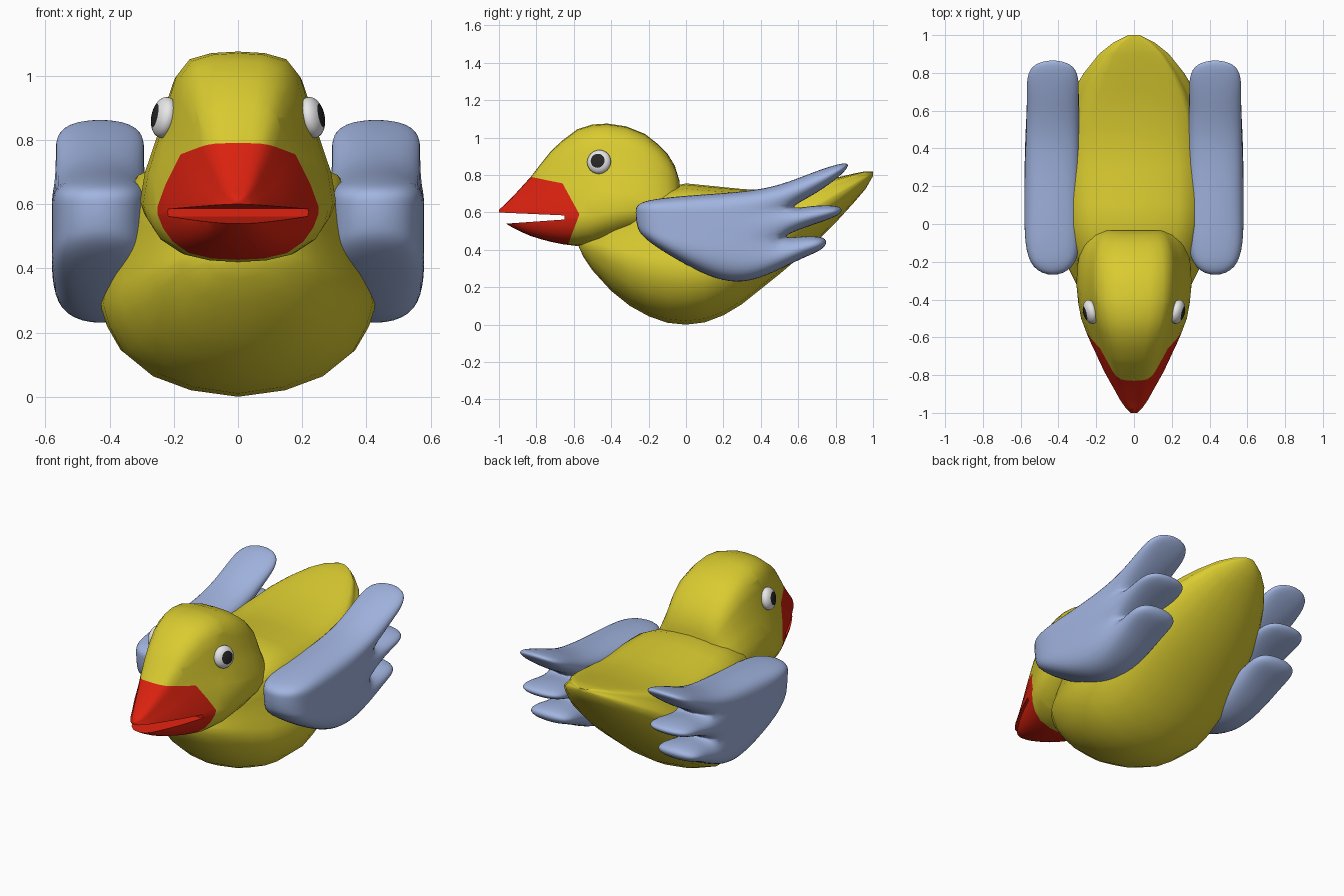
import bpy, bmesh, math
from mathutils import Matrix, Vector

if "Cube" in bpy.data.objects:
    bpy.data.objects.remove(bpy.data.objects["Cube"])


def material(name, rgb):
    m = bpy.data.materials.new(name)
    m.diffuse_color = (*rgb, 1)
    m.use_nodes = True
    m.node_tree.nodes["Principled BSDF"].inputs["Base Color"].default_value = m.diffuse_color
    return m


YELLOW = material("yellow", (0.70, 0.60, 0.03))
RED = material("red", (0.72, 0.016, 0.005))
BLUE = material("pale blue", (0.36, 0.46, 0.75))
WHITE = material("white", (0.8, 0.8, 0.8))
BLACK = material("black", (0.02, 0.02, 0.02))


def finish(bm, name, mats):
    bmesh.ops.recalc_face_normals(bm, faces=bm.faces)
    me = bpy.data.meshes.new(name)
    bm.to_mesh(me)
    bm.free()
    ob = bpy.data.objects.new(name, me)
    bpy.context.collection.objects.link(ob)
    for m in mats:
        me.materials.append(m)
    return ob


def select(ob):
    bpy.ops.object.select_all(action='DESELECT')
    ob.select_set(True)
    bpy.context.view_layer.objects.active = ob


def smooth(ob, degrees=45):
    select(ob)
    bpy.ops.object.shade_smooth_by_angle(angle=math.radians(degrees))


def loft(stations, upper, lower):
    """Skin rings along y. Station: y, top z, widest z, bottom z, half width.
    upper / lower: (width fraction, height fraction) from widest point out."""
    bm = bmesh.new()
    rings = []
    for y, zt, zm, zb, w in stations:
        half = [(fx * w, zm + fz * (zb - zm)) for fx, fz in reversed(lower)]
        half += [(w, zm)]
        half += [(fx * w, zm + fz * (zt - zm)) for fx, fz in upper]
        pts = half + [(-x, z) for x, z in reversed(half[1:-1])]
        rings.append([bm.verts.new((x, y, z)) for x, z in pts])
    n = len(rings[0])
    for a, b in zip(rings, rings[1:]):
        for i in range(n):
            j = (i + 1) % n
            bm.faces.new((a[i], a[j], b[j], b[i]))
    bm.faces.new(rings[0])
    bm.faces.new(rings[-1])
    return bm


# Body with upturned tail
body = loft(
    [(-.575, .44, .43, .42, .03), (-.55, .50, .43, .365, .10), (-.5, .55, .42, .29, .18),
     (-.4, .62, .38, .18, .26), (-.3, .66, .34, .10, .315), (-.2, .70, .31, .045, .365),
     (-.1, .735, .30, .01, .40), (0, .755, .29, 0, .42), (.1, .745, .29, .012, .43),
     (.2, .735, .32, .05, .43), (.3, .725, .36, .11, .425), (.4, .72, .42, .19, .41),
     (.5, .727, .49, .27, .39), (.6, .74, .56, .355, .365), (.7, .76, .63, .445, .325),
     (.8, .785, .69, .545, .265), (.9, .808, .75, .655, .185), (.96, .82, .785, .725, .11),
     (1, .818, .81, .795, .03)],
    [(.965, .14), (.92, .28), (.87, .43), (.835, .58), (.81, .74), (.74, .86),
     (.55, .94), (.28, .985), (0, 1)],
    [(.95, .25), (.85, .52), (.63, .78), (.35, .93), (0, 1)])
smooth(finish(body, "body", [YELLOW]), 60)

# Head and beak as one skin
head = loft(
    [(-.035, .77, .62, .55, .21), (-.06, .85, .62, .5, .245), (-.1, .915, .62, .5, .27),
     (-.15, .965, .62, .5, .288), (-.22, 1.02, .62, .5, .30), (-.32, 1.06, .61, .48, .305),
     (-.42, 1.075, .60, .45, .295), (-.5, 1.07, .58, .43, .28), (-.58, 1.045, .57, .42, .25),
     (-.66, .985, .575, .43, .215), (-.72, .93, .575, .442, .188), (-.78, .855, .575, .458, .16),
     (-.83, .79, .575, .474, .133), (-.88, .735, .575, .495, .105), (-.93, .68, .578, .52, .078),
     (-.97, .64, .585, .545, .05), (-1, .615, .605, .6, .018)],
    [(.95, .2), (.85, .4), (.77, .56), (.71, .72), (.65, .84), (.51, .95), (.28, .99), (0, 1)],
    [(.96, .3), (.86, .6), (.66, .85), (.35, .97), (0, 1)])
# Beak colour border: cut along three planes, red is the region in front of all
border = [(-.85, .794), (-.66, .755), (-.57, .59), (-.63, .43)]
planes = []
for (y0, z0), (y1, z1) in zip(border, border[1:]):
    co, no = Vector((0, y0, z0)), Vector((0, z0 - z1, y1 - y0)).normalized()
    if (Vector((0, -.85, .6)) - co).dot(no) < 0:
        no = -no
    planes.append((co, no))
    bmesh.ops.bisect_plane(head, geom=head.verts[:] + head.edges[:] + head.faces[:],
                           plane_co=co, plane_no=no, dist=1e-5)
for f in head.faces:
    c = f.calc_center_median()
    f.material_index = int(all((c - co).dot(no) > 0 for co, no in planes))
head_ob = finish(head, "head", [YELLOW, RED])

# Mouth slit cut with a wedge
cut = bmesh.new()
slit = [(-.65, .584), (-.65, .562), (-1.1, .53), (-1.1, .604)]
sides = [[cut.verts.new((x, y, z)) for y, z in slit] for x in (-.5, .5)]
cut.faces.new(sides[0])
cut.faces.new(sides[1])
for i in range(4):
    j = (i + 1) % 4
    cut.faces.new((sides[0][i], sides[0][j], sides[1][j], sides[1][i]))
for f in cut.faces:
    f.material_index = 1
cutter = finish(cut, "mouth_cutter", [YELLOW, RED])
cutter.hide_render = True
mod = head_ob.modifiers.new("mouth", 'BOOLEAN')
mod.operation, mod.solver, mod.object = 'DIFFERENCE', 'EXACT', cutter
select(head_ob)
bpy.ops.object.modifier_apply(modifier=mod.name)
bpy.data.objects.remove(cutter)
smooth(head_ob, 50)

# Wing cage in side view: three columns of four points, then three feathers
columns = [[(-.28, .665), (-.285, .60), (-.28, .535), (-.25, .465)],
           [(.04, .70), (.07, .57), (.09, .43), (.08, .26)],
           [(.44, .72), (.54, .615), (.50, .465), (.31, .185)]]
feathers = [[(.67, .82), (.71, .70), (.90, .89), (.86, .82)],
            [(.68, .645), (.68, .53), (.85, .64), (.84, .585)],
            [(.62, .48), (.61, .35), (.77, .475), (.75, .40)]]


def wing_layer(bm, x):
    cols = [[bm.verts.new((x, y, z)) for y, z in c] for c in columns]
    for a, b in zip(cols, cols[1:]):
        for i in range(3):
            bm.faces.new((a[i], b[i], b[i + 1], a[i + 1]))
    for i, pts in enumerate(feathers):
        m0, m1, t0, t1 = [bm.verts.new((x, y, z)) for y, z in pts]
        bm.faces.new((cols[2][i], m0, m1, cols[2][i + 1]))
        bm.faces.new((m0, t0, t1, m1))


for side, sx in (("left", -1), ("right", 1)):
    bm = bmesh.new()
    wing_layer(bm, sx * .43 - .15)
    out = bmesh.ops.extrude_face_region(bm, geom=bm.faces[:], use_keep_orig=True)
    moved = [v for v in out["geom"] if isinstance(v, bmesh.types.BMVert)]
    bmesh.ops.translate(bm, verts=moved, vec=(.3, 0, 0))
    wing = finish(bm, side + "_wing", [BLUE])
    sub = wing.modifiers.new("smooth", 'SUBSURF')
    sub.levels = sub.render_levels = 3
    for p in wing.data.polygons:
        p.use_smooth = True

    # Flattened eye with a dark pupil cap on its outer pole
    bm = bmesh.new()
    bmesh.ops.create_uvsphere(bm, u_segments=24, v_segments=20, radius=1)
    for f in bm.faces:
        f.material_index = int(f.calc_center_median().z > math.cos(math.radians(36)))
    mat = (Matrix.Diagonal((sx, 1, 1, 1)) @ Matrix.Translation((.23, -.465, .87))
           @ Matrix.Rotation(-.25, 4, 'Z') @ Matrix.Rotation(-.2, 4, 'Y')
           @ Matrix.Diagonal((.038, .065, .065, 1)) @ Matrix.Rotation(math.pi / 2, 4, 'Y'))
    bmesh.ops.transform(bm, matrix=mat, verts=bm.verts)
    smooth(finish(bm, side + "_eye", [WHITE, BLACK]), 60)
